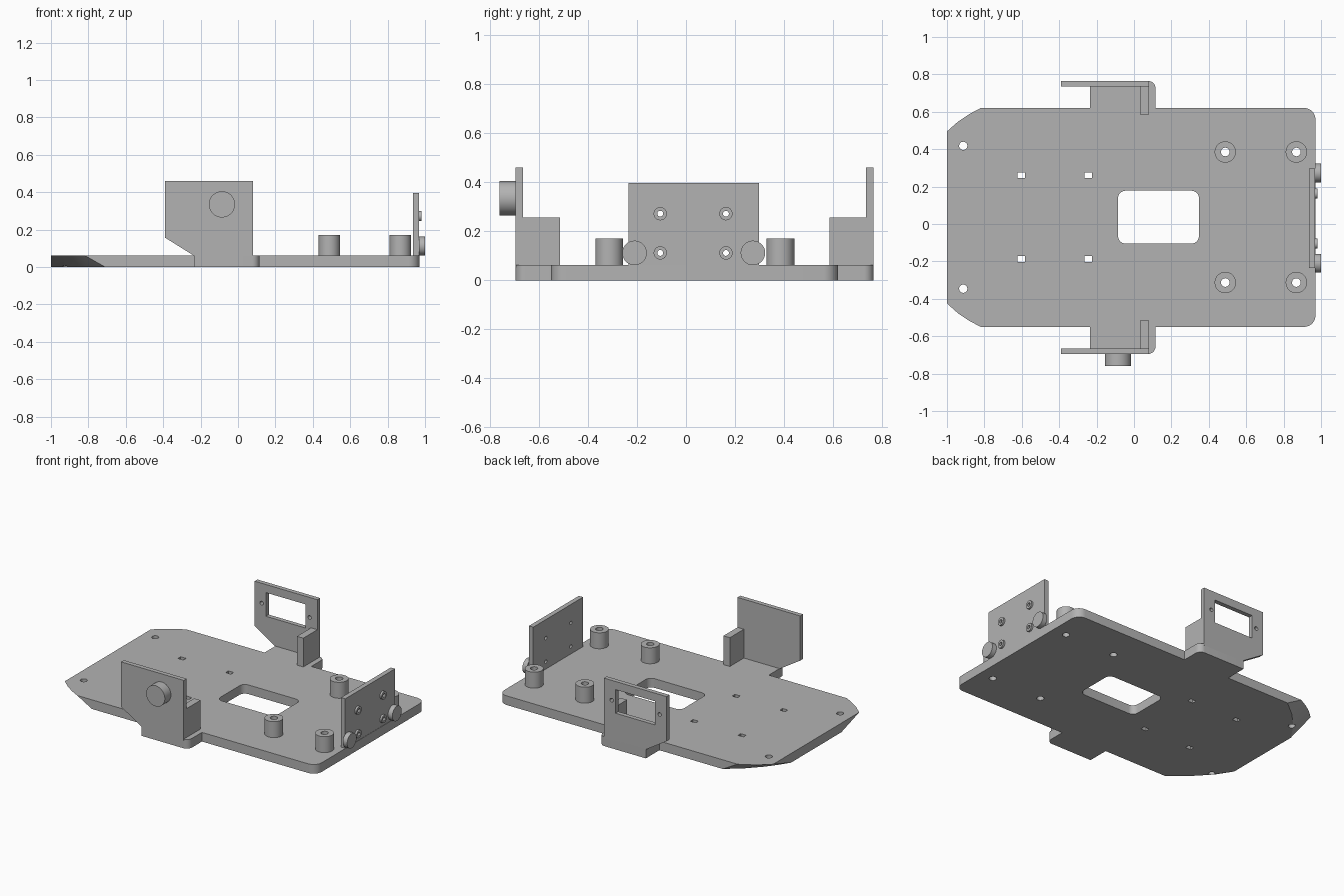
import bpy, bmesh, math

cube = bpy.data.objects.get("Cube")
if cube:
    bpy.data.objects.remove(cube, do_unlink=True)

grey = bpy.data.materials.new("plain grey")
grey.use_nodes = True
colour = (0.45, 0.45, 0.45, 1)
grey.diffuse_color = colour
grey.node_tree.nodes["Principled BSDF"].inputs["Base Color"].default_value = colour

MID = 0.035      # y of the symmetry line
TOP = 0.062      # top of the deck
ORDER = {"x": lambda a, b, c: (c, a, b),
         "y": lambda a, b, c: (a, c, b),
         "z": lambda a, b, c: (a, b, c)}


def prism(name, profile, lo, hi, axis="z", low_profile=None):
    """Extrude a profile along an axis, optionally with a different low end."""
    place = ORDER[axis]
    bm = bmesh.new()
    low = [bm.verts.new(place(a, b, lo)) for a, b in (low_profile or profile)]
    high = [bm.verts.new(place(a, b, hi)) for a, b in profile]
    bm.faces.new(low)
    bm.faces.new(high)
    for i in range(len(low)):
        j = (i + 1) % len(low)
        bm.faces.new((low[i], low[j], high[j], high[i]))
    bmesh.ops.recalc_face_normals(bm, faces=bm.faces)
    mesh = bpy.data.meshes.new(name)
    bm.to_mesh(mesh)
    bm.free()
    mesh.materials.append(grey)
    obj = bpy.data.objects.new(name, mesh)
    bpy.context.collection.objects.link(obj)
    return obj


def circle(a, b, r, n=32):
    return [(a + r * math.cos(2 * math.pi * i / n),
             b + r * math.sin(2 * math.pi * i / n)) for i in range(n)]


def rect(a0, a1, b0, b1):
    return [(a0, b0), (a1, b0), (a1, b1), (a0, b1)]


def arc(a, b, r, start, n=8):
    """Quarter arc, counter-clockwise from the start angle in degrees."""
    return [(a + r * math.cos(math.radians(start + 90 * i / n)),
             b + r * math.sin(math.radians(start + 90 * i / n))) for i in range(n + 1)]


def rounded(a0, a1, b0, b1, r):
    return (arc(a1 - r, b1 - r, r, 0) + arc(a0 + r, b1 - r, r, 90)
            + arc(a0 + r, b0 + r, r, 180) + arc(a1 - r, b0 + r, r, 270))


def cut(obj, profiles, lo, hi, axis="z"):
    bpy.context.view_layer.objects.active = obj
    for p in profiles:
        cutter = prism("cutter", p, lo, hi, axis)
        cutter.hide_render = True
        mod = obj.modifiers.new("hole", "BOOLEAN")
        mod.operation = "DIFFERENCE"
        mod.solver = "EXACT"
        mod.object = cutter
        bpy.ops.object.modifier_apply(modifier=mod.name)
        bpy.data.objects.remove(cutter, do_unlink=True)


def both_sides(half):
    """Complete a half outline across the symmetry line."""
    return ([(x, MID + v) for x, v in half]
            + [(x, MID - v) for x, v in reversed(half)])


# Deck with side tabs and undercut corners at one end
sides = (arc(0.91, 0.525, 0.06, 0) + [(0.115, 0.585)] + arc(0.075, 0.69, 0.04, 0)
         + [(-0.235, 0.73), (-0.235, 0.585)])
upper = [(-0.82, 0.585), (-0.88, 0.553), (-0.94, 0.513), (-1, 0.46)]
lower = [(-0.71, 0.585), (-0.82, 0.495), (-0.92, 0.39), (-1, 0.27)]
deck = prism("deck", both_sides(sides + upper), 0, TOP, "z", both_sides(sides + lower))

# Deck openings: window, corner holes, slots and post holes
posts = [(x, y) for x in (0.488, 0.868) for y in (0.385, -0.313)]
openings = [rounded(-0.085, 0.347, -0.105, 0.178, 0.04)]
openings += [circle(-0.913, y, 0.022) for y in (0.418, -0.346)]
openings += [rect(x - 0.02, x + 0.02, y - 0.015, y + 0.015)
             for x in (-0.602, -0.245) for y in (0.26, -0.187)]
openings += [circle(x, y, 0.023) for x, y in posts]
cut(deck, openings, -0.1, 0.2)

# Hollow mounting posts
for i, (x, y) in enumerate(posts):
    post = prism(f"post_{i + 1}", circle(x, y, 0.057, 48), TOP, 0.17)
    cut(post, [circle(x, y, 0.023)], 0, 0.3)

# Side brackets: an upright panel with a clipped corner and a rib
panel = [(-0.39, 0.157), (-0.235, 0.06), (-0.2, TOP - 0.01), (0.08, TOP - 0.01),
         (0.08, 0.46), (-0.39, 0.46)]
for side, s in (("front", -1), ("back", 1)):
    outer, inner, rib = (MID + s * d for d in (0.73, 0.70, 0.55))
    plate = prism(side + "_bracket", panel, *sorted((inner, outer)), "y")
    prism(side + "_rib", rect(0.032, 0.08, TOP, 0.257), *sorted((rib, inner)), "y")
    if s > 0:
        cut(plate, [rect(-0.305, -0.008, 0.245, 0.405)]
            + [circle(x, 0.325, 0.013, 20) for x in (-0.338, 0.022)], 0.6, 0.9, "y")

# Round pivot on the front bracket
prism("pivot", circle(-0.086, 0.335, 0.07, 48), -0.76, MID - 0.73, "y")

# End plate with four collared screw holes and two discs
screws = [(y, z) for y in (-0.105, 0.163) for z in (0.112, 0.272)]
holes = [circle(y, z, 0.012, 20) for y, z in screws]
end_plate = prism("end_plate", rect(-0.235, 0.298, TOP, 0.397), 0.936, 0.968, "x")
cut(end_plate, holes, 0.9, 1.1, "x")
for i, (y, z) in enumerate(screws):
    collar = prism(f"collar_{i + 1}", circle(y, z, 0.027), 0.968, 0.981, "x")
    cut(collar, [holes[i]], 0.9, 1.1, "x")
for side, y in (("front", -0.21), ("back", 0.273)):
    prism(side + "_disc", circle(y, 0.112, 0.05, 48), 0.967, 1.0, "x")

# Smooth round walls, keep hard edges
for obj in bpy.context.scene.objects:
    obj.select_set(obj.type == "MESH")
bpy.context.view_layer.objects.active = deck
bpy.ops.object.shade_smooth_by_angle(angle=math.radians(30))
